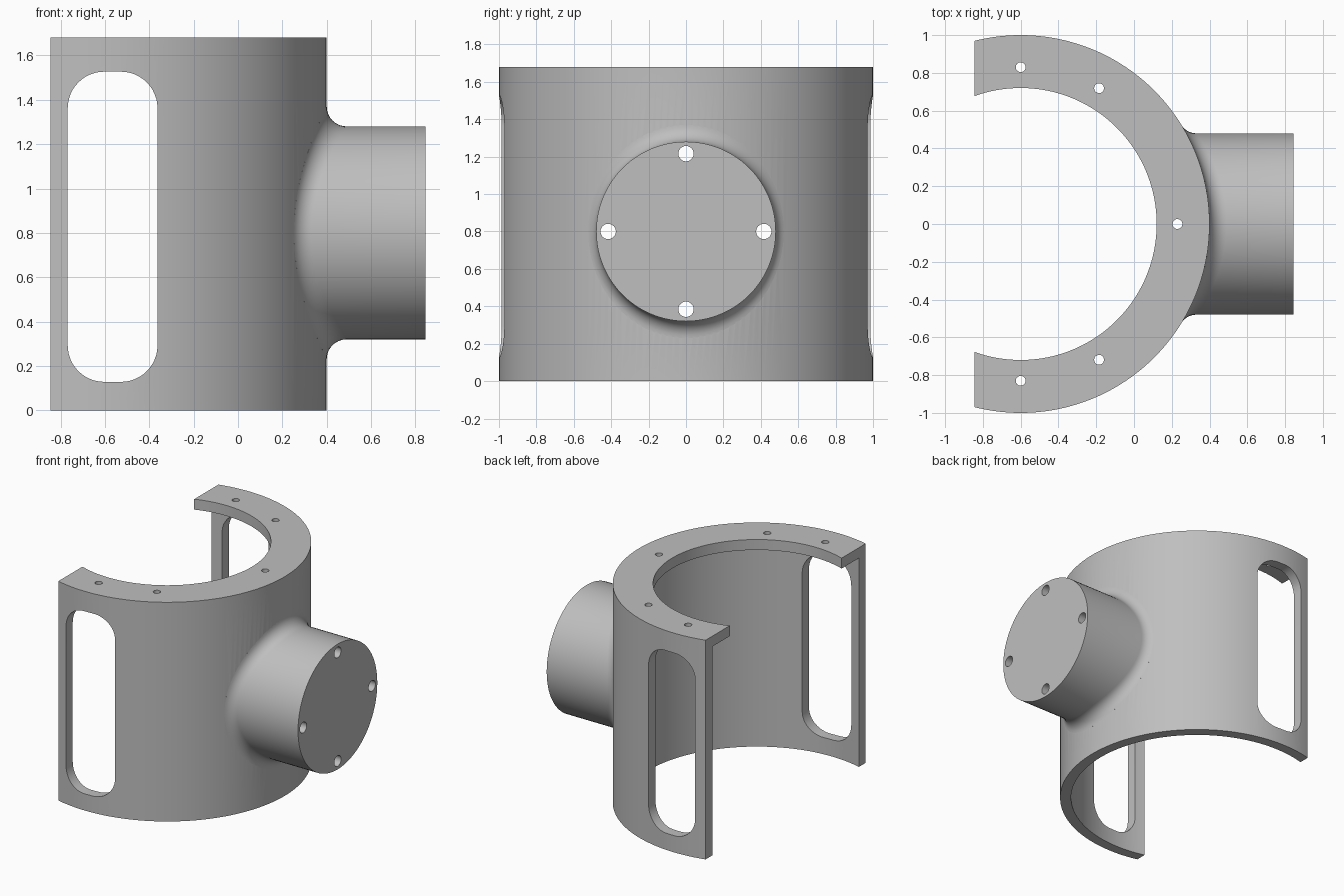
import bpy, bmesh
from math import pi, sin, cos, sqrt, radians
from mathutils import Vector, Matrix

if "Cube" in bpy.data.objects:
    bpy.data.objects.remove(bpy.data.objects["Cube"])

AXIS_X, R, HEIGHT = -0.6, 1.0, 1.68
WALL_R, RIM_R, RIM_Z = 0.92, 0.72, 1.6
BOSS_R, BOSS_Z, FILLET, END_X = 0.48, 0.8, 0.09, 0.845

grey = bpy.data.materials.new("plain grey")
grey.use_nodes = True
grey.diffuse_color = (0.52, 0.52, 0.52, 1)
grey.node_tree.nodes["Principled BSDF"].inputs["Base Color"].default_value = (0.52, 0.52, 0.52, 1)


def finish(bm, name):
    bmesh.ops.recalc_face_normals(bm, faces=bm.faces)
    mesh = bpy.data.meshes.new(name)
    bm.to_mesh(mesh)
    bm.free()
    mesh.materials.append(grey)
    obj = bpy.data.objects.new(name, mesh)
    bpy.context.collection.objects.link(obj)
    return obj


def loft(rings, name):
    """Closed solid through a list of rings with flat end caps."""
    bm = bmesh.new()
    rows = [[bm.verts.new(p) for p in ring] for ring in rings]
    n = len(rows[0])
    for a, b in zip(rows, rows[1:]):
        for i in range(n):
            j = (i + 1) % n
            bm.faces.new((a[i], a[j], b[j], b[i]))
    bm.faces.new(rows[0])
    bm.faces.new(rows[-1])
    return finish(bm, name)


def upright(name, x, y, radius, z0, z1, n):
    ring = [(x + radius * cos(2 * pi * i / n), y + radius * sin(2 * pi * i / n)) for i in range(n)]
    return loft([[(u, v, z) for u, v in ring] for z in (z0, z1)], name)


def sideways(name, y, z, radius, x0, x1, n):
    ring = [(y + radius * cos(2 * pi * i / n), z + radius * sin(2 * pi * i / n)) for i in range(n)]
    return loft([[(x, u, v) for u, v in ring] for x in (x0, x1)], name)


def combine(target, other, operation):
    mod = target.modifiers.new(operation.lower(), "BOOLEAN")
    mod.operation, mod.solver, mod.object = operation, "EXACT", other
    bpy.context.view_layer.objects.active = target
    bpy.ops.object.modifier_apply(modifier=mod.name)
    bpy.data.objects.remove(other)


# Boss with a rolling-ball fillet onto the round body
STEPS, SIDES = 8, 96
rings = [[] for _ in range(STEPS + 4)]
for i in range(SIDES):
    t = 2 * pi * i / SIDES
    cy, cz = (BOSS_R + FILLET) * cos(t), (BOSS_R + FILLET) * sin(t)
    centre = Vector((sqrt((R + FILLET) ** 2 - cy * cy), cy, cz))
    on_boss = Vector((centre.x, BOSS_R * cos(t), BOSS_R * sin(t)))
    k = R / (R + FILLET)
    on_body = Vector((centre.x * k, cy * k, cz))
    d0, d1 = (on_body - centre).normalized(), (on_boss - centre).normalized()
    path = [Vector((0.5, on_body.y * 0.97, cz)),
            Vector((on_body.x * 0.97, on_body.y * 0.97, cz))]
    angle = d0.angle(d1)
    for s in range(STEPS + 1):
        f = s / STEPS
        d = (d0 * sin((1 - f) * angle) + d1 * sin(f * angle)) / sin(angle)
        path.append(centre + d * FILLET)
    path.append(Vector((END_X - AXIS_X, on_boss.y, on_boss.z)))
    for ring, p in zip(rings, path):
        ring.append(p + Vector((AXIS_X, 0, BOSS_Z)))
boss = loft(rings, "boss")

# Round body, joined to the boss and bored out below a top flange
body = upright("half_round_housing", AXIS_X, 0, R, 0, HEIGHT, 160)
combine(body, boss, "UNION")
combine(body, upright("main_bore", AXIS_X, 0, WALL_R, -0.2, RIM_Z, 160), "DIFFERENCE")
combine(body, upright("flange_bore", AXIS_X, 0, RIM_R, 1.4, 1.9, 160), "DIFFERENCE")

# Flat open side
bm = bmesh.new()
bmesh.ops.create_cube(bm, size=4, matrix=Matrix.Translation((-2 - END_X, 0, 0.8)))
combine(body, finish(bm, "open_side_cutter"), "DIFFERENCE")

# Rounded slot through both side walls
x0, x1, z0, z1, r = -0.768, -0.363, 0.128, 1.527, 0.165
outline = []
for q, (cx, cz) in enumerate([(x1 - r, z1 - r), (x0 + r, z1 - r), (x0 + r, z0 + r), (x1 - r, z0 + r)]):
    for s in range(13):
        a = radians(90 * q + 7.5 * s)
        outline.append((cx + r * cos(a), cz + r * sin(a)))
combine(body, loft([[(x, y, z) for x, z in outline] for y in (-1.3, 1.3)], "slot_cutter"), "DIFFERENCE")

# Screw holes in the flange and through the boss
for deg in (-90, -60, 0, 60, 90):
    a = radians(deg)
    combine(body, upright("flange_hole", AXIS_X + 0.83 * cos(a), 0.83 * sin(a), 0.026, 1.5, 1.8, 24), "DIFFERENCE")
for q in range(4):
    a = q * pi / 2
    combine(body, sideways("boss_hole", 0.416 * cos(a), BOSS_Z + 0.416 * sin(a), 0.041, 0, 1, 32), "DIFFERENCE")

# Smooth shading with sharp edges kept
bpy.ops.object.select_all(action="DESELECT")
body.select_set(True)
bpy.context.view_layer.objects.active = body
bpy.ops.object.shade_smooth_by_angle(angle=radians(30))
